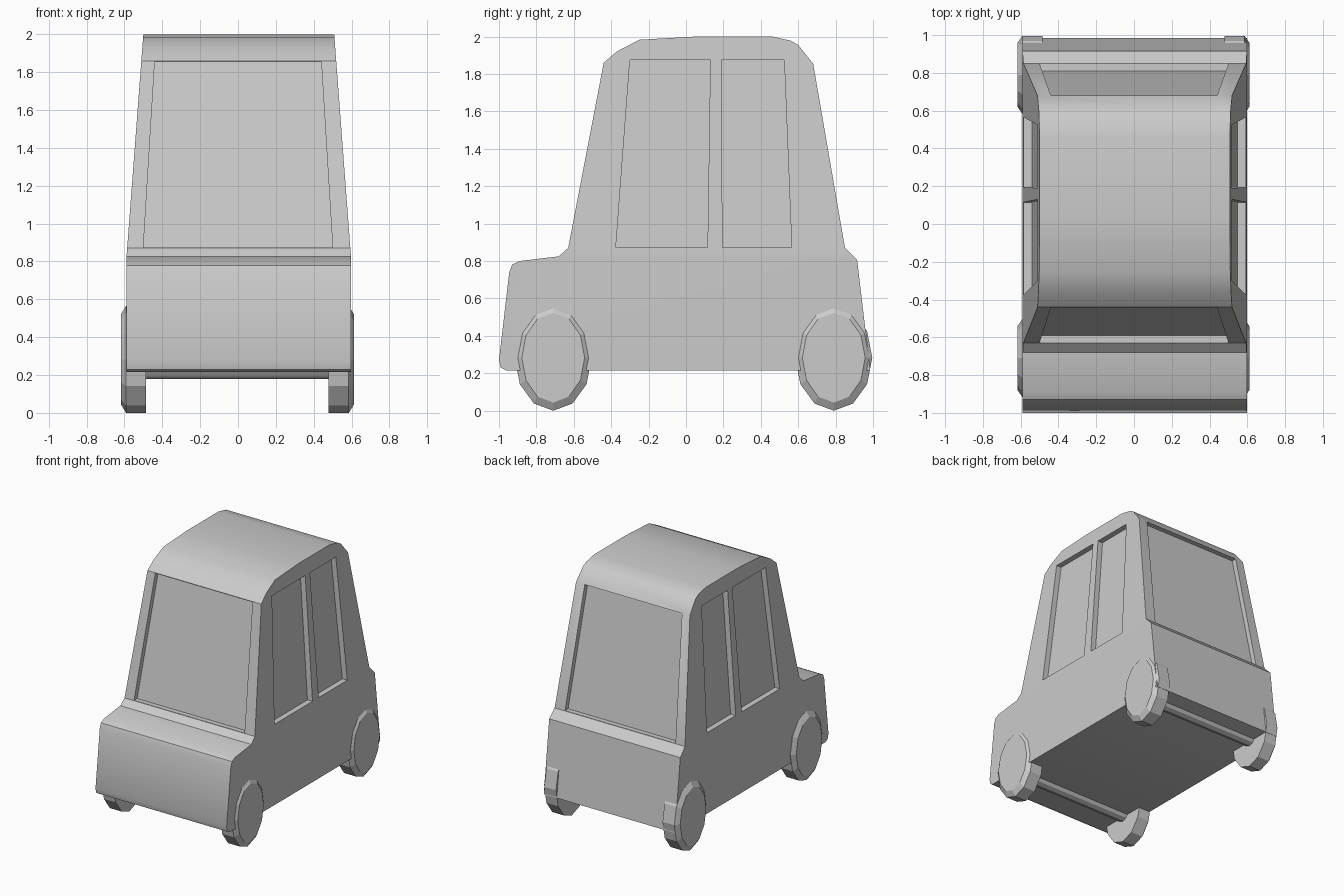
import bpy, bmesh, math
from mathutils import Vector

if "Cube" in bpy.data.objects:
    bpy.data.objects.remove(bpy.data.objects["Cube"])

BODY_X = 0.004      # slight sideways offset of the shell
BELT = 0.825        # height where the cabin starts to taper


def half_width(z):
    return 0.593 - max(0, z - BELT) * 0.0755


def front_y(z):
    return -0.63 + 0.192 * (z - 0.87)


def rear_y(z):
    return 0.85 - 0.1726 * (z - 0.87)


def finish(bm, name):
    bmesh.ops.recalc_face_normals(bm, faces=bm.faces)
    mesh = bpy.data.meshes.new(name)
    bm.to_mesh(mesh)
    bm.free()
    obj = bpy.data.objects.new(name, mesh)
    bpy.context.collection.objects.link(obj)
    return obj


def activate(obj):
    bpy.ops.object.select_all(action='DESELECT')
    obj.select_set(True)
    bpy.context.view_layer.objects.active = obj


def loft(bm, rings):
    """Skin equal-length point rings and cap both ends."""
    rows = [[bm.verts.new(p) for p in ring] for ring in rings]
    n = len(rows[0])
    for a, b in zip(rows, rows[1:]):
        for i in range(n):
            j = (i + 1) % n
            bm.faces.new((a[i], a[j], b[j], b[i]))
    bm.faces.new(rows[0])
    bm.faces.new(rows[-1])


# Body shell: side profile extruded, cabin sides tapered
profile = [(-0.96, 0.215), (-0.99, 0.23), (-1.0, 0.27), (-0.945, 0.74), (-0.93, 0.78),
           (-0.89, 0.80), (-0.68, 0.825), (-0.63, 0.87), (-0.44, 1.86),
           (-0.37, 1.92), (-0.25, 1.983), (0.05, 2.0), (0.46, 2.0),
           (0.56, 1.978), (0.60, 1.955), (0.68, 1.855), (0.85, 0.87),
           (0.915, 0.805), (0.985, 0.215)]
bm = bmesh.new()
loft(bm, [[(s, y, z) for y, z in profile] for s in (-1, 1)])
bmesh.ops.bisect_plane(bm, geom=bm.verts[:] + bm.edges[:] + bm.faces[:],
                       plane_co=(0, 0, BELT), plane_no=(0, 0, 1), dist=1e-4)
for v in bm.verts:
    v.co.x = BODY_X + math.copysign(half_width(v.co.z), v.co.x)
body = finish(bm, "car_body")

# Window recess cutters: panes pushed outwards past the shell
bm = bmesh.new()


def cutter(pane, push):
    loft(bm, [pane, [Vector(p) + Vector(push) for p in pane]])


side_windows = [[(-0.375, 0.873), (-0.30, 1.875), (0.13, 1.875), (0.115, 0.873)],
                [(0.195, 0.873), (0.19, 1.875), (0.525, 1.875), (0.565, 0.873)]]
for s in (-1, 1):
    for window in side_windows:
        cutter([(BODY_X + s * (half_width(z) - 0.045), y, z) for y, z in window], (s * 0.15, 0, 0))
end_window = [(-0.5, 0.873), (0.5, 0.873), (0.44, 1.855), (-0.44, 1.855)]
cutter([(x, front_y(z) + 0.04, z) for x, z in end_window], (0, -0.15, 0))
cutter([(x, rear_y(z) - 0.04, z) for x, z in end_window], (0, 0.15, 0))
cutters = finish(bm, "window_cutters")
cutters.hide_render = True

mod = body.modifiers.new("windows", 'BOOLEAN')
mod.operation = 'DIFFERENCE'
mod.solver = 'EXACT'
mod.object = cutters
activate(body)
bpy.ops.object.modifier_apply(modifier=mod.name)
bpy.data.objects.remove(cutters)
activate(body)
bpy.ops.object.shade_smooth_by_angle(angle=math.radians(30))


# Oval wheels and axles
def oval(x, cy, ry, rz):
    return [(x, cy + ry * math.cos(k * math.pi / 6), 0.283 + rz * math.sin(k * math.pi / 6))
            for k in range(12)]


for end, cy in (("front", -0.71), ("rear", 0.79)):
    for side, s in (("left", -1), ("right", 1)):
        bm = bmesh.new()
        loft(bm, [oval(s * x - 0.003, cy, ry, rz) for x, ry, rz in
                  ((0.482, 0.206, 0.283), (0.588, 0.206, 0.283), (0.615, 0.168, 0.24))])
        finish(bm, f"{end}_{side}_wheel")
    bm = bmesh.new()
    loft(bm, [oval(x, cy, 0.075, 0.105) for x in (-0.5, 0.5)])
    finish(bm, f"{end}_axle")
